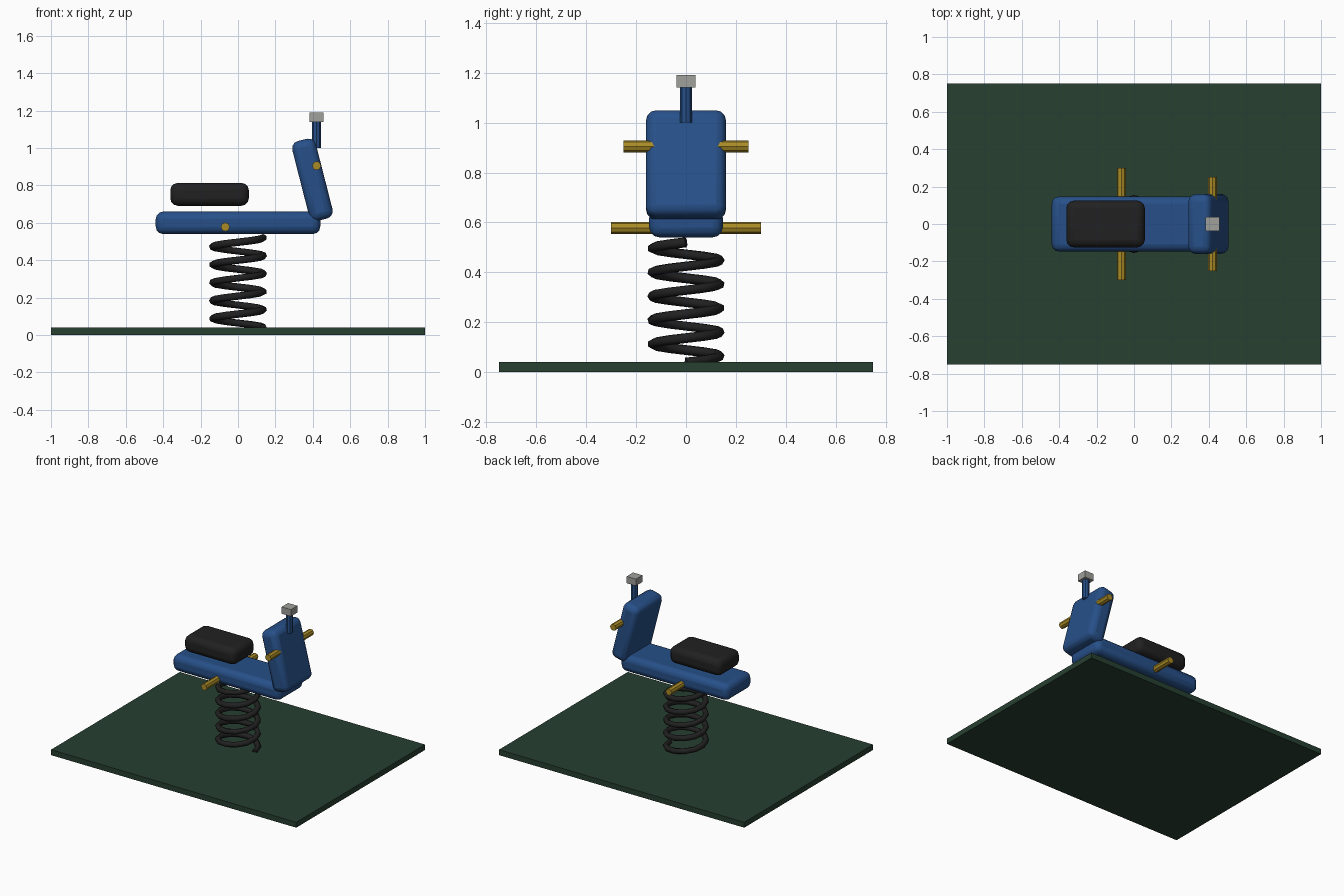
import bpy
import math

cube = bpy.data.objects.get("Cube")
if cube:
    bpy.data.objects.remove(cube, do_unlink=True)


def material(name, rgb, rough=0.6):
    m = bpy.data.materials.new(name)
    m.use_nodes = True
    m.diffuse_color = (*rgb, 1)
    bsdf = m.node_tree.nodes["Principled BSDF"]
    bsdf.inputs["Base Color"].default_value = (*rgb, 1)
    bsdf.inputs["Roughness"].default_value = rough
    return m


BLUE = material("blue_paint", (0.02, 0.08, 0.25))
GREEN = material("dark_green_mat", (0.02, 0.05, 0.03))
BLACK = material("black_rubber", (0.015, 0.015, 0.015))
GOLD = material("yellow_grip", (0.40, 0.26, 0.02))
GREY = material("light_grey", (0.35, 0.35, 0.33))


def finish(name, mat):
    ob = bpy.context.object
    ob.name = name
    ob.data.materials.append(mat)
    return ob


def box(name, mat, centre, size, bevel=0.0, tilt=0.0):
    bpy.ops.mesh.primitive_cube_add(size=1, location=centre)
    ob = finish(name, mat)
    ob.scale = size
    bpy.ops.object.transform_apply(location=False, rotation=False, scale=True)
    ob.rotation_euler.y = tilt
    if bevel:
        mod = ob.modifiers.new("rounded_edges", "BEVEL")
        mod.width = bevel
        mod.segments = 3
        bpy.ops.object.shade_smooth_by_angle(angle=math.radians(35))
    return ob


def rod(name, mat, centre, radius, length, along_y=False):
    bpy.ops.mesh.primitive_cylinder_add(
        vertices=8, radius=radius, depth=length, location=centre,
        rotation=(math.pi / 2 if along_y else 0, 0, 0))
    return finish(name, mat)


# Ground plate
box("ground_plate", GREEN, (0, 0, 0.02), (2, 1.5, 0.04))

# Coil spring: a helix swept with a round section
TURNS, STEPS, RADIUS, LOW, HIGH = 5, 12, 0.135, 0.04, 0.52
curve = bpy.data.curves.new("spring", "CURVE")
curve.dimensions = "3D"
curve.bevel_depth = 0.02
curve.bevel_resolution = 1
curve.use_fill_caps = True
count = TURNS * STEPS + 1
path = curve.splines.new("POLY")
path.points.add(count - 1)
for i, p in enumerate(path.points):
    a = i * math.tau / STEPS
    z = LOW + (HIGH - LOW) * i / (count - 1)
    p.co = (RADIUS * math.cos(a), RADIUS * math.sin(a), z, 1)
curve.materials.append(BLACK)
spring = bpy.data.objects.new("spring", curve)
bpy.context.collection.objects.link(spring)

# Rider body: beam, seat and tilted front panel
box("body_beam", BLUE, (0, 0, 0.60), (0.88, 0.295, 0.12), 0.04)
box("seat", BLACK, (-0.152, 0, 0.752), (0.42, 0.25, 0.122), 0.04)
box("front_panel", BLUE, (0.398, 0, 0.83), (0.13, 0.32, 0.44), 0.04, -0.25)

# Grips and foot pegs
rod("handle_bar", GOLD, (0.42, 0, 0.905), 0.024, 0.5, True)
rod("foot_pegs", GOLD, (-0.068, 0, 0.578), 0.024, 0.6, True)

# Mast with a block on top
rod("mast", BLUE, (0.42, 0, 1.075), 0.024, 0.15)
box("mast_block", GREY, (0.42, 0, 1.165), (0.075, 0.075, 0.05))
